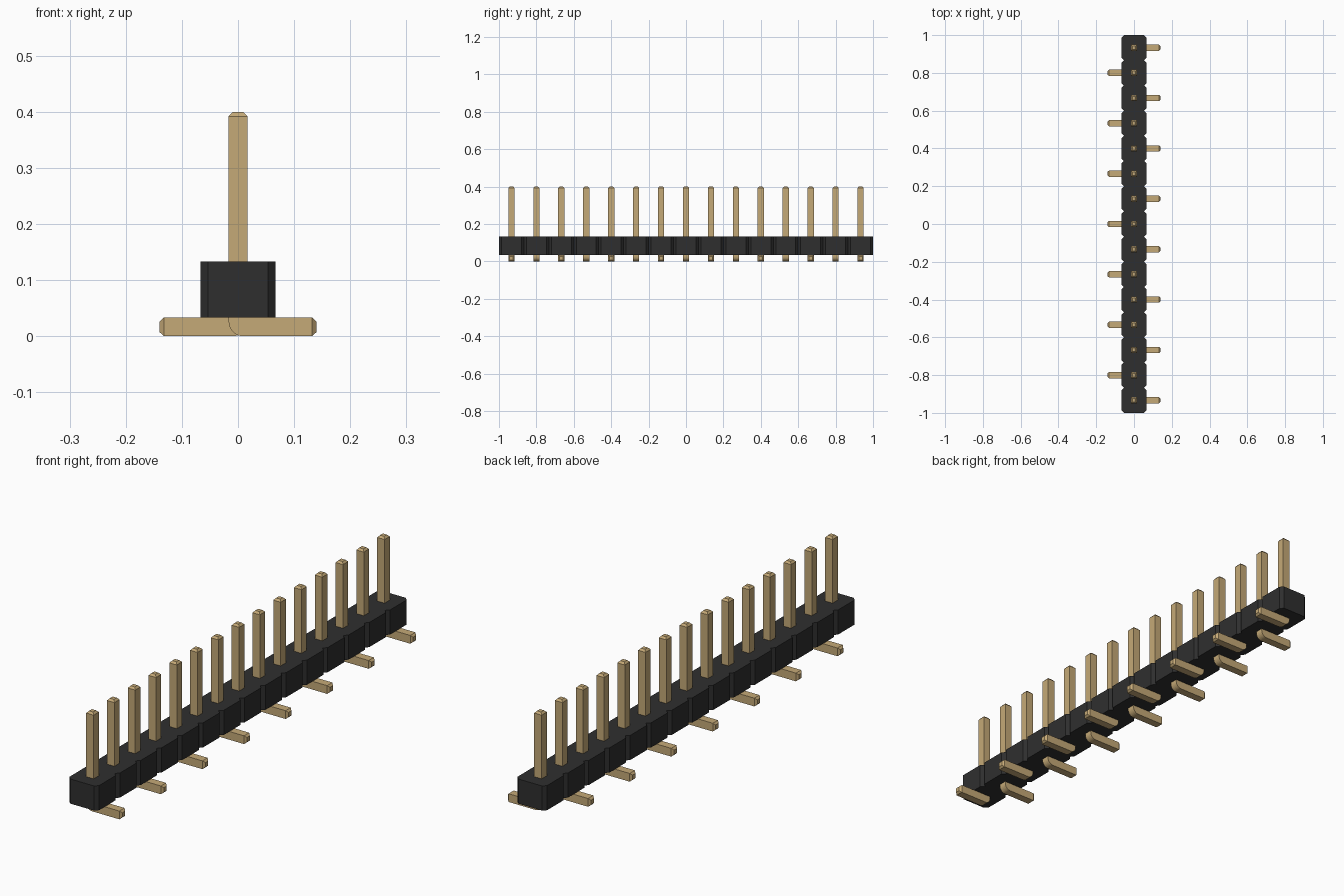
import bpy
import bmesh
from math import cos, sin, pi
from mathutils import Vector

cube = bpy.data.objects.get("Cube")
if cube:
    bpy.data.objects.remove(cube, do_unlink=True)

COUNT = 15
PITCH = 2 / COUNT
HALF = PITCH / 2          # half body width
CHAMFER = 0.0135          # body corner cut
PIN = PITCH / 8           # half pin thickness
BASE, TOP = 0.0335, 0.1335
PIN_TOP, FOOT_END = 0.4, 0.14
TIP, TIP_SCALE = 0.008, 0.55
BEND = 0.026


def material(name, color):
    mat = bpy.data.materials.new(name)
    mat.use_nodes = True
    mat.diffuse_color = (*color, 1)
    bsdf = mat.node_tree.nodes["Principled BSDF"]
    bsdf.inputs["Base Color"].default_value = (*color, 1)
    return mat


def finish(name, bm, mat):
    bmesh.ops.recalc_face_normals(bm, faces=bm.faces)
    mesh = bpy.data.meshes.new(name)
    bm.to_mesh(mesh)
    bm.free()
    mesh.materials.append(mat)
    obj = bpy.data.objects.new(name, mesh)
    bpy.context.collection.objects.link(obj)
    return obj


def prism(bm, points, direction):
    """Extrude a flat outline along a direction."""
    face = bm.faces.new([bm.verts.new(p) for p in points])
    result = bmesh.ops.extrude_face_region(bm, geom=[face])
    verts = [v for v in result["geom"] if isinstance(v, bmesh.types.BMVert)]
    bmesh.ops.translate(bm, verts=verts, vec=direction)


def taper_end(bm, direction):
    """Grow a tapered tip from the face pointing in a direction."""
    bm.normal_update()
    direction = Vector(direction)
    face = max((f for f in bm.faces if f.normal.dot(direction) > 0.99),
               key=lambda f: f.calc_center_median().dot(direction))
    tip = bmesh.ops.extrude_discrete_faces(bm, faces=[face])["faces"][0]
    middle = tip.calc_center_median()
    for v in tip.verts:
        v.co = middle + (v.co - middle) * TIP_SCALE + direction * TIP


plastic = material("black plastic", (0.028, 0.028, 0.028))
gold = material("gold metal", (0.56, 0.40, 0.185))

# Insulating strip: notched outline, one segment per pin
side = []
for i in range(COUNT):
    y = -1 + i * PITCH
    side += [(HALF - CHAMFER, y), (HALF, y + CHAMFER), (HALF, y + PITCH - CHAMFER)]
side.append((HALF - CHAMFER, 1))
outline = side + [(-x, y) for x, y in reversed(side)]
bm = bmesh.new()
prism(bm, [(x, y, BASE) for x, y in outline], (0, 0, TOP - BASE))
finish("insulating_strip", bm, plastic)

# One bent pin: upright post, rounded heel and flat foot
post_top, foot_tip = PIN_TOP - TIP, FOOT_END - TIP
profile = [(PIN, post_top), (-PIN, post_top)]
for k in range(9):
    a = pi + k * pi / 16
    profile.append((-PIN + BEND + BEND * cos(a), BEND + BEND * sin(a)))
profile += [(foot_tip, 0), (foot_tip, BASE), (PIN, BASE)]
bm = bmesh.new()
prism(bm, [(x, -PIN, z) for x, z in profile], (0, 2 * PIN, 0))
bmesh.ops.recalc_face_normals(bm, faces=bm.faces)
taper_end(bm, (0, 0, 1))
taper_end(bm, (1, 0, 0))
pin = finish("pin_1", bm, gold)

# Repeat the pins, with feet alternating left and right
for i in range(COUNT):
    obj = pin if i == 0 else pin.copy()
    obj.name = f"pin_{i + 1}"
    obj.location.y = -1 + (i + 0.5) * PITCH
    obj.rotation_euler.z = pi * (i % 2)
    if i:
        bpy.context.collection.objects.link(obj)
